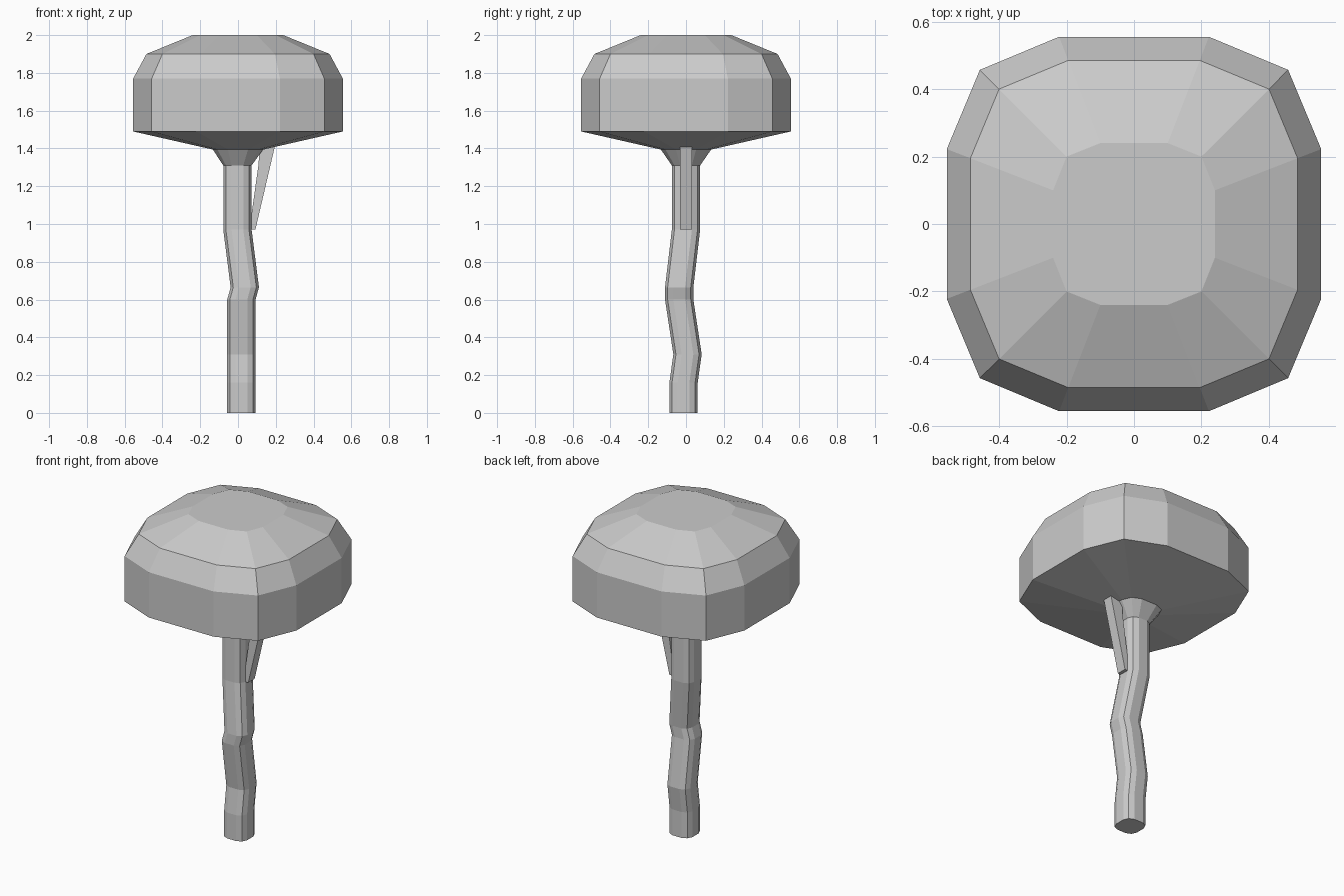
import bpy, bmesh

if "Cube" in bpy.data.objects:
    bpy.data.objects.remove(bpy.data.objects["Cube"])


def ring(bm, z, mid, corner, outer, cx=0.0, cy=0.0):
    """Twelve-sided rounded square: (outer, mid) edges and (corner, corner) tips."""
    pts = []
    x, y = 1, 0
    for _ in range(4):
        for a, b in ((outer, -mid), (outer, mid), (corner, corner)):
            pts.append((a * x - b * y, a * y + b * x))
        x, y = -y, x
    return [bm.verts.new((px + cx, py + cy, z)) for px, py in pts]


def loft(name, sections):
    """Bridge stacked rings and cap both ends."""
    bm = bmesh.new()
    rings = [ring(bm, *s) for s in sections]
    for lo, hi in zip(rings, rings[1:]):
        n = len(lo)
        for i in range(n):
            j = (i + 1) % n
            bm.faces.new((lo[i], lo[j], hi[j], hi[i]))
    bm.faces.new(rings[0][::-1])
    bm.faces.new(rings[-1])
    return finish(name, bm)


def finish(name, bm):
    bmesh.ops.recalc_face_normals(bm, faces=bm.faces[:])
    mesh = bpy.data.meshes.new(name)
    bm.to_mesh(mesh)
    bm.free()
    obj = bpy.data.objects.new(name, mesh)
    bpy.context.collection.objects.link(obj)
    return obj


# Crown of leaves
loft("crown", [
    (1.395, 0.055, 0.112, 0.137),
    (1.49, 0.222, 0.457, 0.555),
    (1.77, 0.222, 0.457, 0.555),
    (1.90, 0.195, 0.40, 0.485),
    (2.00, 0.10, 0.20, 0.24),
])

# Crooked trunk following (z, x, y), flared under the crown
path = [(0, 0.018, -0.013), (0.16, 0.018, -0.013), (0.31, 0.018, 0.008),
        (0.60, 0.018, -0.036), (0.665, 0.036, -0.036),
        (0.97, -0.003, 0), (1.31, -0.003, 0)]
loft("trunk", [(z, 0.031, 0.061, 0.075, x, y) for z, x, y in path]
     + [(1.40, 0.055, 0.112, 0.137)])

# Side branch: tapered wedge leaning out to the right
bm = bmesh.new()
profile = [(0.06, 0.97), (0.092, 0.97), (0.195, 1.41), (0.115, 1.41), (0.108, 1.31)]
front = bm.faces.new([bm.verts.new((x, -0.031, z)) for x, z in profile])
side = bmesh.ops.extrude_face_region(bm, geom=[front])["geom"]
bmesh.ops.translate(bm, vec=(0, 0.062, 0),
                    verts=[v for v in side if isinstance(v, bmesh.types.BMVert)])
finish("branch", bm)
